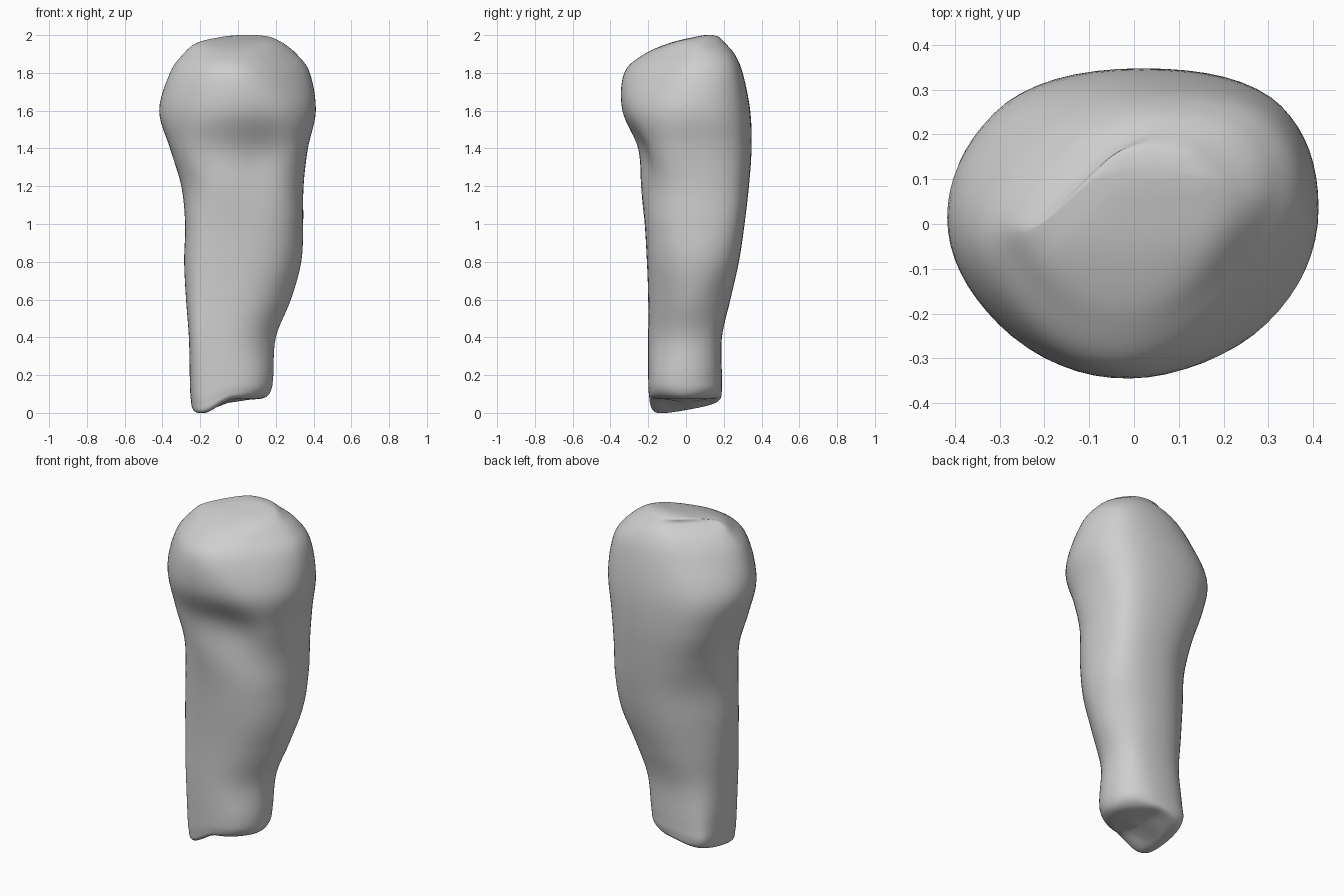
import bpy
import bmesh
import math
from mathutils import Vector

STEPS = 6
CORNER_STEPS = 8

cube = bpy.data.objects.get("Cube")
if cube:
    bpy.data.objects.remove(cube, do_unlink=True)

# Cross-sections: height, then the outward reach in eight compass
# directions, counted from +x through +y in steps of an eighth turn
sections = [
    (.07, .06, .07, .1, .15, .17, .14, .1, .08),
    (.08, .14, .135, .175, .235, .235, .245, .18, .14),
    (.12, .175, .178, .19, .265, .25, .265, .197, .18),
    (.2, .187, .19, .19, .258, .255, .272, .2, .19),
    (.4, .2, .21, .19, .24, .26, .28, .2, .18),
    (.6, .28, .275, .235, .252, .275, .28, .2, .225),
    (.8, .335, .35, .28, .264, .285, .28, .207, .27),
    (1, .345, .385, .31, .275, .28, .28, .22, .287),
    (1.2, .347, .395, .333, .32, .3, .287, .247, .293),
    (1.4, .37, .407, .347, .375, .36, .335, .262, .33),
    (1.6, .412, .418, .34, .392, .417, .372, .34, .368),
    (1.8, .38, .388, .3, .305, .36, .335, .327, .3),
    (1.9, .31, .325, .257, .235, .29, .25, .22, .217),
    (1.96, .235, .245, .205, .155, .215, .16, .08, .15),
    (1.99, .17, .2, .175, .14, .09, 0, -.045, .06),
    (2, .1, .155, .14, .09, 0, -.085, -.1, -.01),
]


def clamp(v):
    return max(0.0, min(1.0, v))


def smooth(v):
    v = clamp(v)
    return v * v * (3 - 2 * v)


def spline(a, b, c, d, t):
    """Smooth curve from b to c."""
    return b + t / 2 * (c - a + t * (2*a - 5*b + 4*c - d + t * (3*(b - c) + d - a)))


def interpolated(rows):
    padded = [rows[0]] + rows + [rows[-1]]
    for i in range(len(rows) - 1):
        for s in range(STEPS):
            yield [spline(*vals, s / STEPS) for vals in zip(*padded[i:i + 4])]
    yield rows[-1]


def outline(reach):
    """Rounded octagon whose sides lie at the given reaches."""
    corners = []
    for k, here in enumerate(reach):
        a = k * math.pi / 4
        ahead = reach[(k + 1) % 8]
        normal = Vector((math.cos(a), math.sin(a)))
        tangent = Vector((-normal.y, normal.x))
        corners.append(normal * here + tangent * (ahead * math.sqrt(2) - here))
    points = []
    for k, corner in enumerate(corners):
        start = (corners[k - 1] + corner) / 2
        end = (corner + corners[(k + 1) % 8]) / 2
        for s in range(CORNER_STEPS):
            t = s / CORNER_STEPS
            points.append(start.lerp(corner, t).lerp(corner.lerp(end, t), t))
    return points


def sculpt(x, y, z):
    # Hollow in the front below the swollen head
    hollow = math.exp(-((x - .13) / .15) ** 2 - ((z - 1.33) / .2) ** 2)
    y += .045 * hollow * smooth(-y / .2)
    # Pointed lower corner on the sole
    drop = smooth((-.02 - x) / .18) * clamp(1 - 2.2 * (y + .13))
    z -= .08 * drop * clamp((.3 - z) / .22)
    return x, y, max(z, 0)


# Loft the body through all cross-sections
bm = bmesh.new()
rings = []
for z, *reach in interpolated(sections):
    rings.append([bm.verts.new(sculpt(*p, z)) for p in outline(reach)])
for low, high in zip(rings, rings[1:]):
    for i in range(len(low)):
        bm.faces.new((low[i - 1], low[i], high[i], high[i - 1]))
caps = [bm.faces.new(rings[0][::-1]), bm.faces.new(rings[-1])]
bmesh.ops.poke(bm, faces=caps)
bmesh.ops.recalc_face_normals(bm, faces=bm.faces)
for face in bm.faces:
    face.smooth = True

mesh = bpy.data.meshes.new("club_body")
bm.to_mesh(mesh)
bm.free()
body = bpy.data.objects.new("club_body", mesh)
bpy.context.collection.objects.link(body)

# Plain grey surface
grey = bpy.data.materials.new("light_grey")
grey.use_nodes = True
colour = (.62, .62, .62, 1)
grey.diffuse_color = colour
grey.node_tree.nodes["Principled BSDF"].inputs["Base Color"].default_value = colour
mesh.materials.append(grey)
